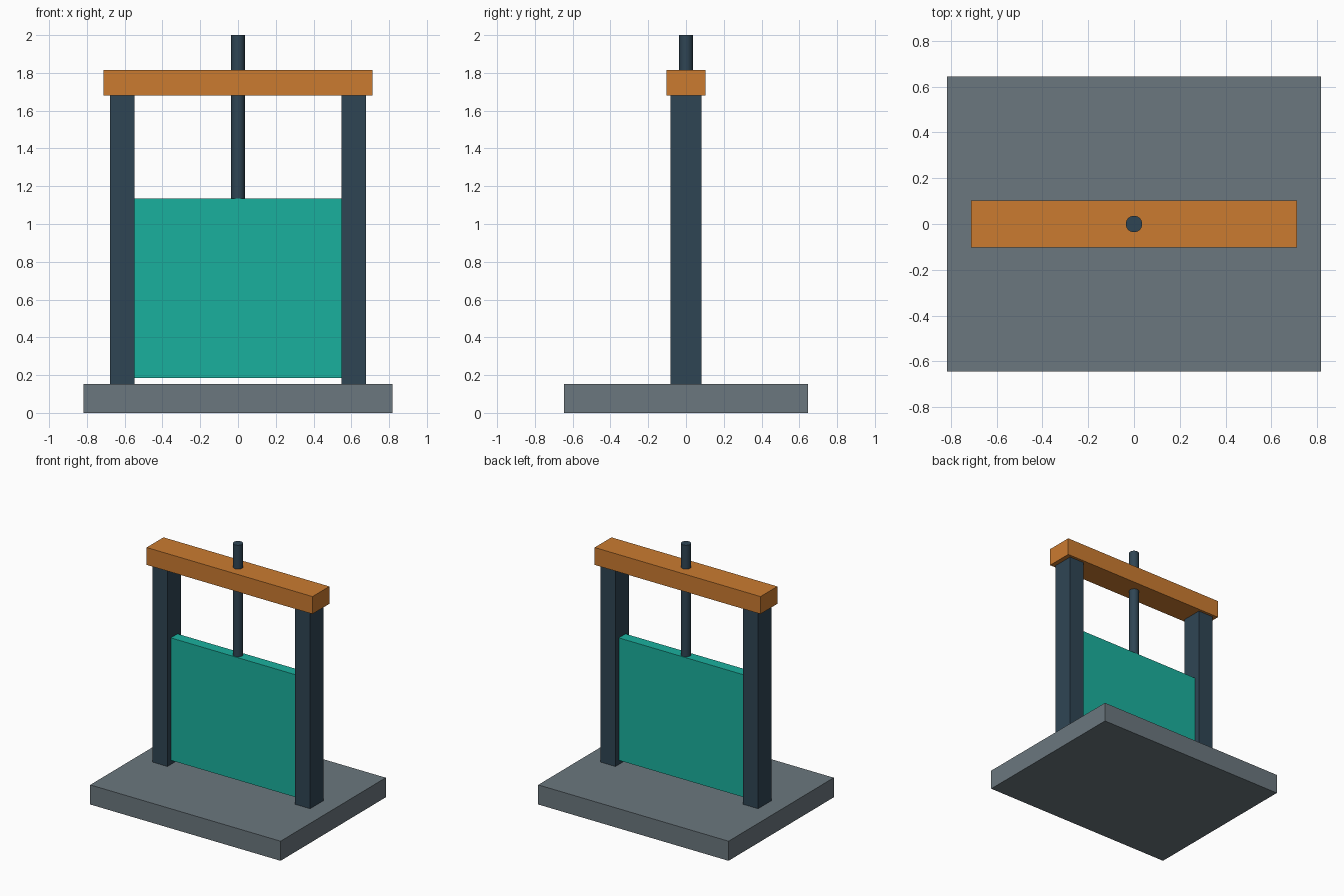
import bpy

if "Cube" in bpy.data.objects:
    bpy.data.objects.remove(bpy.data.objects["Cube"])


def material(name, srgb):
    lin = [((c / 255 + 0.055) / 1.055) ** 2.4 for c in srgb]
    m = bpy.data.materials.new(name)
    m.diffuse_color = (*lin, 1.0)
    m.use_nodes = True
    m.node_tree.nodes["Principled BSDF"].inputs["Base Color"].default_value = m.diffuse_color
    return m


slate = material("slate_grey", (107, 119, 126))
navy = material("dark_steel", (47, 69, 84))
orange = material("orange_paint", (203, 123, 48))
teal = material("teal_paint", (26, 176, 158))


def box(name, x, y, z, mat):
    """Box from (min, max) ranges on each axis."""
    ranges = (x, y, z)
    bpy.ops.mesh.primitive_cube_add(size=1, location=[(a + b) / 2 for a, b in ranges])
    ob = bpy.context.object
    ob.name = name
    ob.scale = [b - a for a, b in ranges]
    bpy.ops.object.transform_apply(location=False, rotation=False, scale=True)
    ob.data.materials.append(mat)
    return ob


# Base slab
box("base", (-0.817, 0.817), (-0.645, 0.645), (0, 0.152), slate)

# Pair of guide posts
box("left_post", (-0.677, -0.548), (-0.083, 0.083), (0.152, 1.68), navy)
box("right_post", (0.548, 0.677), (-0.083, 0.083), (0.152, 1.68), navy)

# Crossbeam on top of the posts
box("crossbeam", (-0.712, 0.712), (-0.103, 0.103), (1.68, 1.815), orange)

# Sliding gate panel, raised slightly above the base
box("gate_panel", (-0.548, 0.548), (-0.041, 0.041), (0.184, 1.134), teal)

# Lifting rod through the crossbeam
z0, z1 = 1.134, 2.0
bpy.ops.mesh.primitive_cylinder_add(vertices=24, radius=0.036, depth=z1 - z0,
                                    location=(0, 0, (z0 + z1) / 2))
rod = bpy.context.object
rod.name = "lifting_rod"
rod.data.materials.append(navy)
bpy.ops.object.shade_smooth_by_angle()
